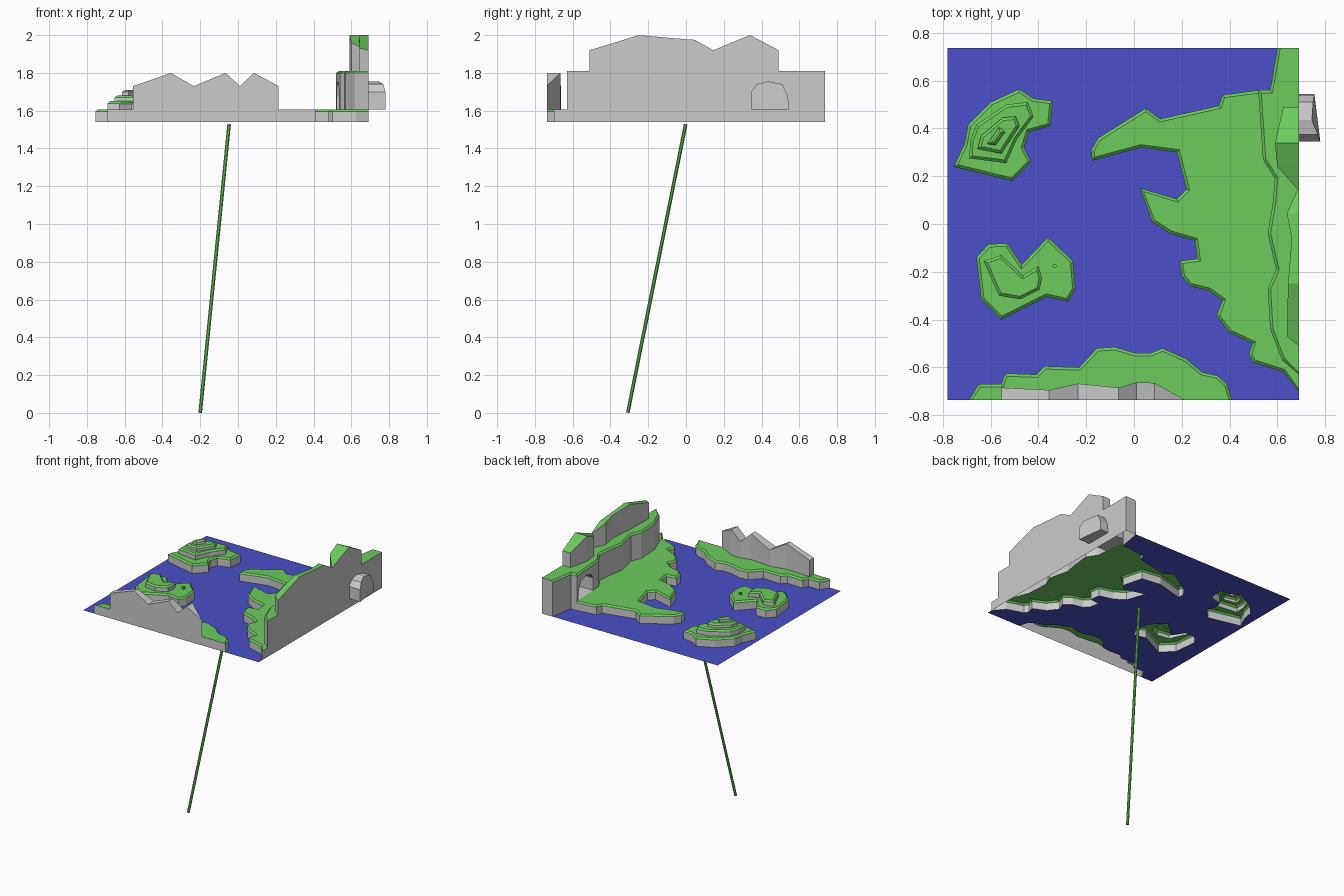
import bpy, bmesh
from mathutils import Vector
from mathutils.geometry import tessellate_polygon

if "Cube" in bpy.data.objects:
    bpy.data.objects.remove(bpy.data.objects["Cube"])

XB, YB, WATER, LAND, HILL = 0.69, 0.737, 1.54, 1.607, 1.81   # borders and levels
LIP_W, LIP_H = 0.012, 0.011                                 # grass lip size


def material(name, rgb):
    m = bpy.data.materials.new(name)
    m.diffuse_color = (*rgb, 1)
    m.use_nodes = True
    m.node_tree.nodes["Principled BSDF"].inputs["Base Color"].default_value = m.diffuse_color
    return m


GREEN = material("grass", (0.15, 0.60, 0.11))
BLUE = material("water", (0.07, 0.08, 0.58))


def build(name, faces, mat=None):
    """Object from faces given as coordinate lists, welded together."""
    bm = bmesh.new()
    for f in faces:
        pts = []
        for p in f:
            p = Vector(p)
            if all((p - q).length > 1e-4 for q in pts):
                pts.append(p)
        if len(pts) > 2:
            bm.faces.new([bm.verts.new(p) for p in pts])
    bmesh.ops.remove_doubles(bm, verts=bm.verts, dist=1e-5)
    me = bpy.data.meshes.new(name)
    bm.to_mesh(me)
    bm.free()
    ob = bpy.data.objects.new(name, me)
    bpy.context.collection.objects.link(ob)
    if mat:
        me.materials.append(mat)
    return ob


def fill(loops, z):
    """Flat upward faces for an outline with holes."""
    vs = [[Vector((x, y, z)) for x, y in l] for l in loops]
    flat = [v for l in vs for v in l]
    out = []
    for a, b, c in tessellate_polygon(vs):
        a, b, c = flat[a], flat[b], flat[c]
        out.append([a, b, c] if (b - a).cross(c - a).z > 0 else [a, c, b])
    return out


def band(p, q, z0, z1, closed):
    n = len(p)
    return [[(*p[i], z0), (*p[(i + 1) % n], z0), (*q[(i + 1) % n], z1), (*q[i], z1)]
            for i in range(n if closed else n - 1)]


def inset(pts, closed):
    """Move an outline to its left, keeping border points on the border."""
    out, n = [], len(pts)
    for i, p in enumerate(pts):
        ns = []
        for a, b in ((i - 1, i), (i, i + 1)):
            if closed or (a >= 0 and b < n):
                d = (Vector(pts[b % n]) - Vector(pts[a % n])).normalized()
                ns.append(Vector((-d.y, d.x)))
        m = sum(ns, Vector((0, 0))).normalized()
        q = Vector(p) + m * (LIP_W / max(0.6, m.dot(ns[0])))
        out.append((p[0] if abs(p[0] - XB) < 1e-4 else q.x,
                    p[1] if abs(abs(p[1]) - YB) < 1e-4 else q.y))
    return out


def terrace(name, coast, z0, z1, rest=None, hole=None, walls=True):
    """Hollow step: grey cliff, green lip and green top."""
    closed = rest is None
    inner = inset(coast, closed)
    if walls:
        build(name + "_cliff", band(coast, coast, z0, z1 - LIP_H, closed))
    loops = [inner + (rest or [])] + ([hole] if hole else [])
    build(name + "_grass", band(coast, inner, z1 - LIP_H, z1, closed) + fill(loops, z1), GREEN)


def ridge(name, pts, base, to_border, mat=None):
    """Jagged rock between a front line and the flat border wall."""
    pairs = list(zip(pts, pts[1:]))
    build(name + "_cliff", [[(*a[:2], base), (*b[:2], base), b, a] for a, b in pairs])
    build(name + "_top", [[a, b, to_border(b), to_border(a)] for a, b in pairs], mat)


# Stepped island
isle_a = [(-.755, .24), (-.51, .18), (-.43, .26), (-.46, .32), (-.44, .385), (-.35, .41),
          (-.34, .515), (-.42, .525), (-.48, .565), (-.60, .51), (-.695, .415), (-.71, .335)]
step_1 = [(-.69, .275), (-.535, .255), (-.49, .355), (-.42, .45), (-.445, .51),
          (-.535, .50), (-.66, .415), (-.685, .35)]
step_2 = [(-.655, .315), (-.555, .295), (-.48, .41), (-.495, .45), (-.55, .445), (-.64, .37)]
step_3 = [(-.615, .335), (-.58, .33), (-.54, .385), (-.565, .405)]
levels = [isle_a, step_1, step_2, step_3, None]
heights = [WATER, LAND, 1.65, 1.68, 1.71]
for i in range(4):
    terrace(f"stepped_island_{i + 1}", levels[i], heights[i], heights[i + 1], hole=levels[i + 1])

# Curved island
isle_b = [(-.66, -.14), (-.64, -.315), (-.555, -.40), (-.365, -.305), (-.275, -.325),
          (-.245, -.27), (-.255, -.155), (-.36, -.055), (-.47, -.17), (-.53, -.08), (-.61, -.085)]
step_b = [(-.63, -.155), (-.585, -.255), (-.565, -.30), (-.475, -.315), (-.395, -.275),
          (-.385, -.225), (-.40, -.175), (-.465, -.215), (-.555, -.13)]
terrace("curved_island_1", isle_b, WATER, LAND, hole=step_b)
terrace("curved_island_2", step_b, LAND, 1.645)
bpy.ops.mesh.primitive_cylinder_add(vertices=6, radius=.009, depth=.02, location=(-.333, -.176, LAND + .008))
bpy.context.object.name = "island_peg"
bpy.context.object.data.materials.append(GREEN)

# Front shore with rocky ridge
shore = [(.41, -YB), (.39, -.67), (.35, -.635), (.285, -.62), (.22, -.565), (.12, -.52),
         (.07, -.54), (.005, -.54), (-.08, -.515), (-.155, -.52), (-.23, -.60), (-.375, -.595),
         (-.41, -.63), (-.54, -.625), (-.555, -.67), (-.65, -.67), (-.69, -YB)]
rocks = [(.215, -YB, 1.73), (.085, -.665, 1.8), (.01, -.663, 1.73), (-.065, -.685, 1.8),
         (-.235, -.668, 1.73), (-.355, -.695, 1.8), (-.555, -.685, 1.73), (-.555, -YB, 1.73)]
terrace("front_shore", shore, WATER, LAND, rest=[p[:2] for p in reversed(rocks)])
ridge("front_rocks", rocks, LAND, lambda p: (p[0], -YB, p[2]))
front = [(-.69, WATER), (.41, WATER), (.41, LAND), (.215, LAND)]
front += [(p[0], p[2]) for p in rocks[:-1]] + [(-.555, LAND), (-.69, LAND)]
build("front_wall", [[(x, -YB, z) for x, z in front]])

# Main coast
coast = [(.57, .56), (.52, .56), (.37, .54), (.355, .495), (.11, .44), (.05, .485), (-.15, .36),
         (-.18, .31), (-.175, .265), (.03, .32), (.18, .30), (.22, .145), (.18, .105),
         (.025, .15), (.075, .01), (.15, -.04), (.255, -.07), (.265, -.145), (.19, -.155),
         (.20, -.22), (.235, -.26), (.315, -.28), (.37, -.32), (.345, -.385), (.40, -.455),
         (.495, -.50), (.48, -.55), (.50, -.58), (.625, -.62), (XB, -.70)]
hill = [(.60, YB), (.57, .56), (.52, .56), (.54, .27), (.59, .19), (.58, .08), (.56, -.04),
        (.595, -.19), (.56, -.27), (.57, -.44), (.62, -.57), (XB, -.63)]
terrace("main_land", coast[1:], WATER, LAND, rest=hill[:1:-1])

# Hill and upper ridge
crest = [(XB, .49, 1.92), (.625, .49, 1.92), (.59, .34, 2.0), (.60, .24, 1.96), (.685, .145, 1.92),
         (.64, .045, 1.975), (.66, -.06, 1.983), (.645, -.25, 2.0), (.64, -.47, 1.932), (XB, -.51, 1.92)]
terrace("hill", hill, LAND, HILL, walls=False, rest=[p[:2] for p in reversed(crest)] + [(XB, YB)])
ridge("hill_crest", crest, HILL, lambda p: (XB, p[1], p[2]), GREEN)

# Cave arch: (y, z, far x)
arch = [(.545, LAND, .755), (.54, 1.675, .755), (.51, 1.74, .75), (.435, 1.755, .745),
        (.375, 1.74, .77), (.345, 1.70, .78), (.345, LAND, .78)]
mouth = [(.52 + (.56 - y) * .02 / .29, y, z) for y, z, x in arch]
end = [(x, y, z) for y, z, x in arch]
n = len(arch)
build("cave", [[mouth[i], end[i], end[(i + 1) % n], mouth[(i + 1) % n]] for i in range(n)] + [end[::-1]])

# Hill cliffs, with the cave opening in one face
top = HILL - LIP_H
cliffs = band(hill[:3], hill[:3], WATER, top, False) + band(hill[3:], hill[3:], LAND, top, False)
cliffs.append([(.52, .56, LAND)] + mouth + [(.54, .27, LAND), (.54, .27, top), (.52, .56, top)])
cliffs.append([(XB, YB, WATER), (.60, YB, WATER), (.60, YB, top),
               (.60 + LIP_W, YB, HILL), (XB, YB, HILL)])
build("hill_cliffs", cliffs)

# Flat wall along the right border, notched around the cave
side = [(-.70, WATER), (.345, WATER)] + [(y, z) for y, z, x in reversed(arch)]
side += [(.545, WATER), (YB, WATER), (YB, HILL), (.49, HILL)]
side += [(.49, 1.92), (.34, 2.0), (.24, 1.96), (.145, 1.92), (.045, 1.975), (-.06, 1.983),
         (-.25, 2.0), (-.47, 1.932), (-.51, 1.92), (-.51, HILL), (-.63, HILL), (-.63, LAND), (-.70, LAND)]
sill = [(.345, WATER), (.545, WATER), (.545, LAND), (.345, LAND)]
build("right_wall", [[(XB, y, z) for y, z in f] for f in (side, sill)])

# Water sheet, open under the land
sea = [(-.78, YB), (-.78, -YB)] + shore[::-1] + [(XB, -YB)] + coast[::-1] + [(.60, YB)]
build("water", fill([sea, isle_a, isle_b], WATER), BLUE)

# Slanted pole
lo, hi = Vector((-.20, -.308, .002)), Vector((-.047, -.002, 1.527))
bpy.ops.mesh.primitive_cylinder_add(vertices=8, radius=.01, depth=(hi - lo).length, location=(lo + hi) / 2)
pole = bpy.context.object
pole.name = "pole"
pole.rotation_euler = (hi - lo).to_track_quat('Z', 'Y').to_euler()
pole.data.materials.append(GREEN)
